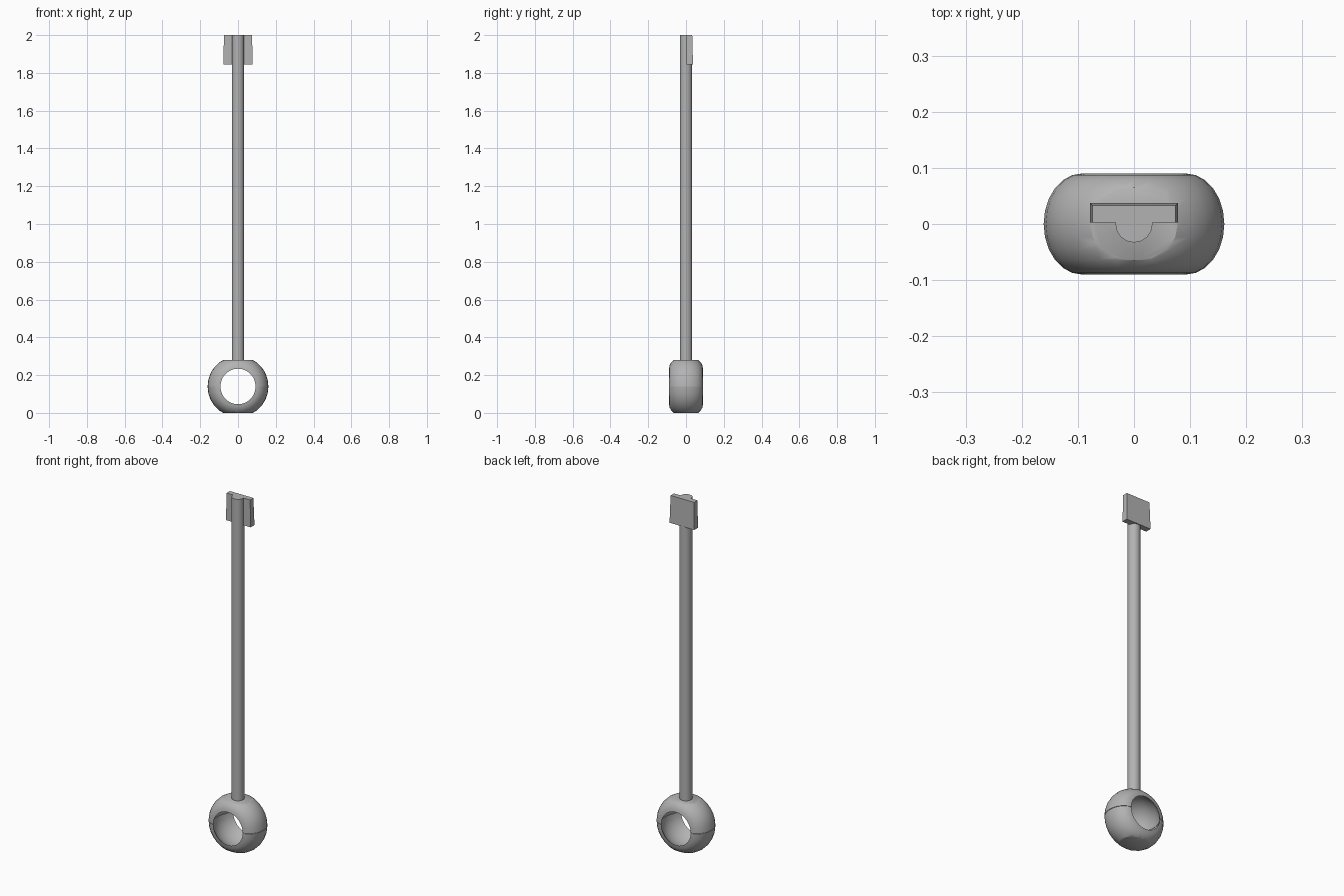
import bpy, bmesh, math
from mathutils import Matrix, Vector

default = bpy.data.objects.get("Cube")
if default:
    bpy.data.objects.remove(default)

grey = bpy.data.materials.new("plain grey")
grey.use_nodes = True
colour = (0.45, 0.45, 0.45, 1)
grey.diffuse_color = colour
grey.node_tree.nodes["Principled BSDF"].inputs["Base Color"].default_value = colour


def finish(name, bm, smooth=None):
    bmesh.ops.recalc_face_normals(bm, faces=bm.faces)
    mesh = bpy.data.meshes.new(name)
    bm.to_mesh(mesh)
    bm.free()
    obj = bpy.data.objects.new(name, mesh)
    bpy.context.collection.objects.link(obj)
    mesh.materials.append(grey)
    if smooth:
        bpy.ops.object.select_all(action='DESELECT')
        obj.select_set(True)
        bpy.context.view_layer.objects.active = obj
        bpy.ops.object.shade_smooth_by_angle(angle=math.radians(smooth))
    return obj


CENTRE = 0.14
RIM, SOCKET, HALF_WIDTH = 0.093, 0.13, 0.09


def socket_half(name, side):
    """Half of a round collar with a hollow ball seat inside."""
    bm = bmesh.new()
    section = []
    # outer rounded wall
    for i in range(13):
        a = math.pi * (i / 12 - 0.5)
        section.append((RIM + 0.068 * math.cos(a), HALF_WIDTH * math.sin(a)))
    # concave ball seat
    for i in range(1, 8):
        y = HALF_WIDTH * (1 - i / 4)
        section.append((math.sqrt(SOCKET ** 2 - y ** 2), y))
    verts = [bm.verts.new((r, y, 0)) for r, y in section]
    face = bm.faces.new(verts)
    spun = bmesh.ops.spin(bm, geom=[face] + list(face.edges) + verts, cent=(0, 0, 0),
                          axis=(0, -side, 0), angle=math.pi, steps=14, use_duplicate=False)
    bmesh.ops.remove_doubles(bm, verts=bm.verts, dist=0.0001)
    # flat outer end
    cut = bmesh.ops.bisect_plane(bm, geom=list(bm.verts) + list(bm.edges) + list(bm.faces),
                                 plane_co=(0, 0, side * CENTRE), plane_no=(0, 0, side),
                                 clear_outer=True)
    rim = [e for e in cut["geom_cut"] if isinstance(e, bmesh.types.BMEdge)]
    bmesh.ops.contextual_create(bm, geom=rim)
    # close any open parting face
    open_edges = [e for e in bm.edges if e.is_boundary]
    if open_edges:
        bmesh.ops.holes_fill(bm, edges=open_edges)
    bmesh.ops.translate(bm, verts=bm.verts, vec=(0, 0, CENTRE + side * 0.001))
    for v in bm.verts:
        v.co.z = min(max(v.co.z, 0), 2 * CENTRE)
    return finish(name, bm, 30)


socket_half("upper_socket", 1)
socket_half("lower_socket", -1)

# Long rod rising from the flat top of the socket
bm = bmesh.new()
low, high = 2 * CENTRE - 0.006, 2.0
bmesh.ops.create_cone(bm, cap_ends=True, segments=16, radius1=0.033, radius2=0.033,
                      depth=high - low,
                      matrix=Matrix.Translation(Vector((0, 0, (low + high) / 2))))
finish("rod", bm, 30)

# Slightly tapered tab at the rod's end
bm = bmesh.new()
bmesh.ops.create_cube(bm, size=1)
for v in bm.verts:
    taper = 0.004 if v.co.z > 0 else 0
    v.co = Vector((math.copysign(0.078 - taper, v.co.x),
                   0.037 - taper if v.co.y > 0 else 0.003,
                   2.0 if v.co.z > 0 else 1.845))
finish("end_tab", bm)
